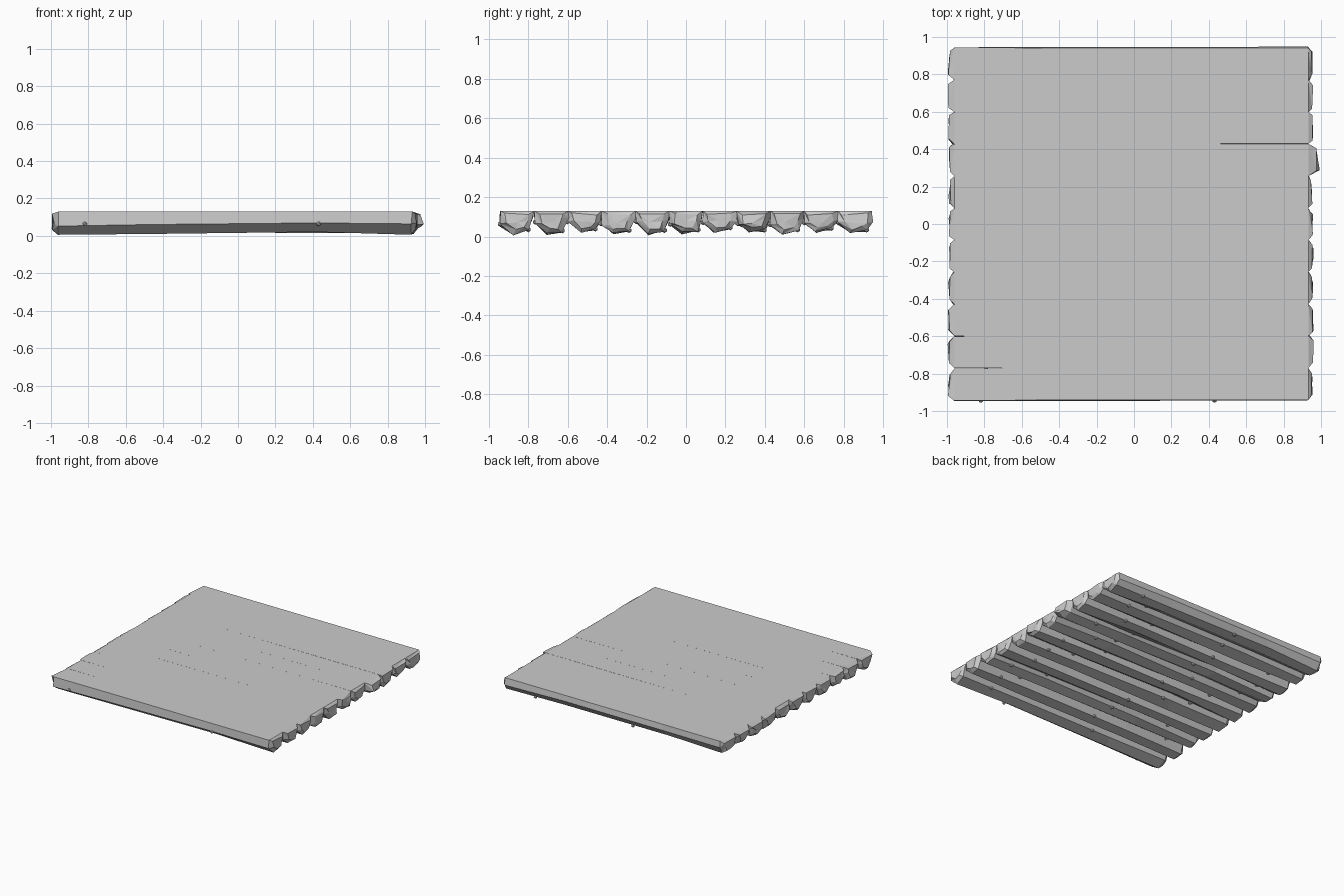
import bpy, bmesh, math, random
from mathutils import Vector, Matrix

if "Cube" in bpy.data.objects:
    bpy.data.objects.remove(bpy.data.objects["Cube"])

random.seed(7)
jit = lambda a: random.uniform(-a, a)

grey = bpy.data.materials.new("plain grey wood")
grey.diffuse_color = (0.6, 0.6, 0.6, 1)
grey.use_nodes = True
grey.node_tree.nodes["Principled BSDF"].inputs["Base Color"].default_value = grey.diffuse_color

COUNT, PITCH, TOP = 11, 0.1713, 0.13
# split-log cross-section (y from log centre, z), seen from +x
PROFILE = [(-0.086, TOP), (-0.084, 0.066), (-0.022, 0.014),
           (0.056, 0.034), (0.083, 0.085), (0.086, TOP)]
STATIONS = (-0.96, -0.45, 0.42, 0.932)


def add_knot(bm, pos):
    # small faceted branch stub
    bmesh.ops.create_icosphere(bm, subdivisions=1, radius=0.014,
                               matrix=Matrix.Translation(pos))


def end_cap(bm, ring, side, bulge, yc):
    # chipped end: an inner ring pushed outwards around a hollow centre
    x0 = ring[0].co.x
    inner = []
    for i, v in enumerate(ring):
        top = i in (0, len(ring) - 1)
        k = 0.72 if top else 0.62
        y = yc + (v.co.y - yc) * k + jit(0.008)
        z = 0.075 + (v.co.z - 0.075) * k + jit(0.006)
        x = x0 + side * bulge * (0.6 + random.random() * 0.4)
        inner.append(bm.verts.new((x, y, z)))
    n = len(ring)
    for i in range(n):
        j = (i + 1) % n
        bm.faces.new((ring[i], ring[j], inner[j]))
        bm.faces.new((ring[i], inner[j], inner[i]))
    mid = bm.verts.new((x0 + side * bulge * 0.85, yc + jit(0.02), 0.075 + jit(0.01)))
    for i in range(n):
        bm.faces.new((inner[i], inner[(i + 1) % n], mid))


def make_log(index):
    yc = (index - (COUNT - 1) / 2) * PITCH
    bm = bmesh.new()
    shape = [(y + (0 if z == TOP else jit(0.006)),
              z if z == TOP else max(0.008, z + jit(0.009))) for y, z in PROFILE]
    rings = []
    for s, x in enumerate(STATIONS):
        ring = []
        for y, z in shape:
            if z == TOP:
                p = (x, yc + y + jit(0.0015), TOP)
            else:
                lift = 0.008 if s in (1, 2) else 0
                p = (x + (jit(0.008) if s in (0, 3) else jit(0.05)),
                     yc + y + jit(0.005), max(0.006, z + lift + jit(0.009)))
            ring.append(bm.verts.new(p))
        rings.append(ring)
    # long hewn sides
    for a, b in zip(rings, rings[1:]):
        for i in range(len(a)):
            j = (i + 1) % len(a)
            bm.faces.new((a[i], a[j], b[j], b[i]))
    end_cap(bm, rings[0], -1, 0.034 + jit(0.005), yc)
    end_cap(bm, rings[-1], 1, 0.062 if index == 7 else 0.026 + jit(0.004), yc)
    # knots on the lower edges
    for x, (y, z) in ((-0.7, shape[1]), (0.45, shape[1]),
                      (-0.25, shape[3]), (0.65, shape[3])):
        add_knot(bm, Vector((x + jit(0.12), yc + y, max(0.014, z + 0.004))))
    bmesh.ops.recalc_face_normals(bm, faces=bm.faces)
    mesh = bpy.data.meshes.new(f"log_{index + 1}")
    bm.to_mesh(mesh)
    bm.free()
    mesh.materials.append(grey)
    obj = bpy.data.objects.new(f"log_{index + 1}", mesh)
    bpy.context.collection.objects.link(obj)


for i in range(COUNT):
    make_log(i)
